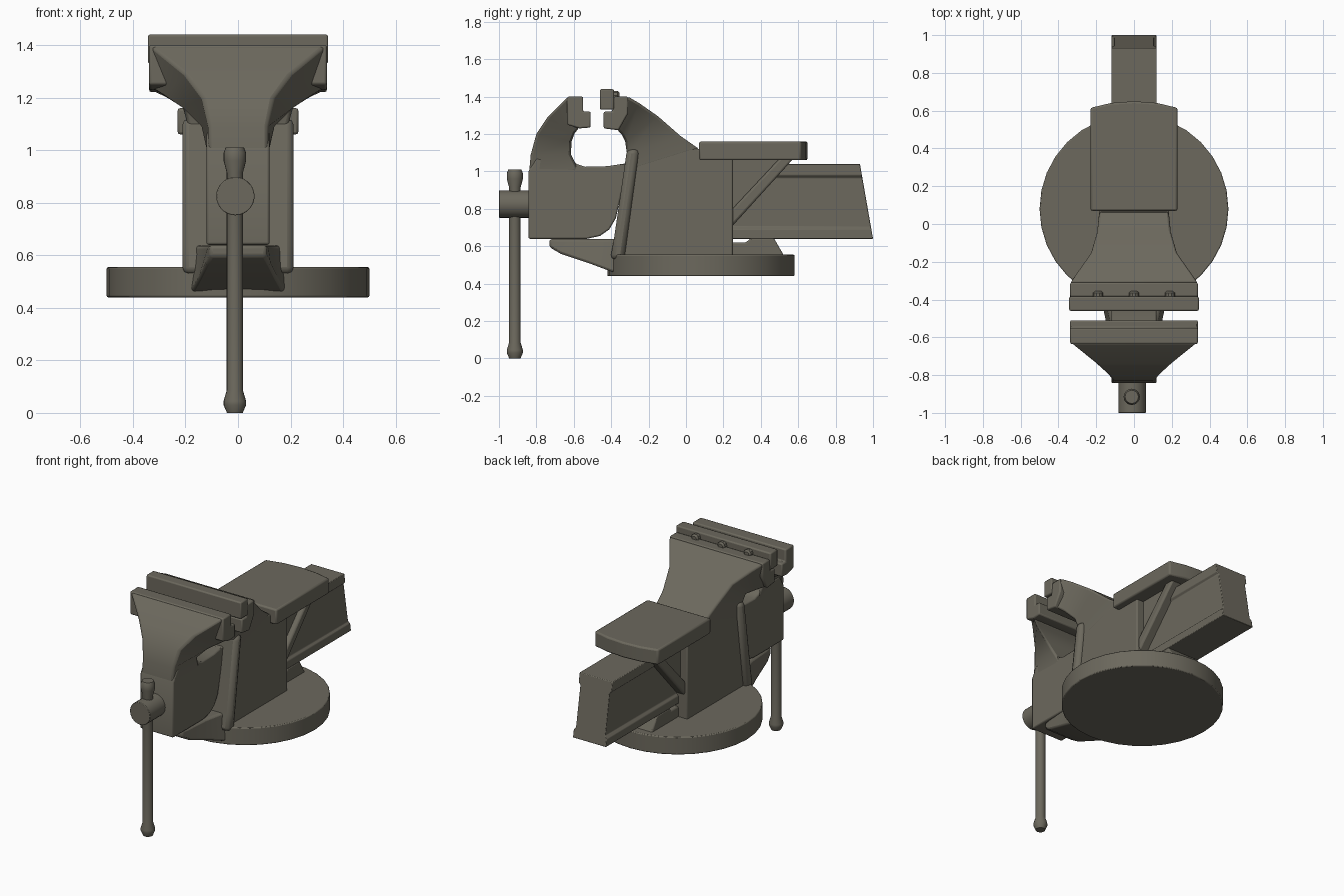
import bpy, bmesh, math
from mathutils import Vector

mat = bpy.data.materials.new("olive_grey_iron")
mat.diffuse_color = (0.15, 0.14, 0.11, 1)


def finish(name, bm, bevel=0.0, angle=35):
    bmesh.ops.remove_doubles(bm, verts=bm.verts, dist=1e-5)
    bmesh.ops.recalc_face_normals(bm, faces=bm.faces)
    me = bpy.data.meshes.new(name)
    bm.to_mesh(me)
    bm.free()
    me.materials.append(mat)
    ob = bpy.data.objects.new(name, me)
    bpy.context.collection.objects.link(ob)
    bpy.ops.object.select_all(action='DESELECT')
    ob.select_set(True)
    bpy.context.view_layer.objects.active = ob
    bpy.ops.object.shade_smooth_by_angle(angle=math.radians(angle))
    if bevel:
        m = ob.modifiers.new("bevel", 'BEVEL')
        m.width, m.segments, m.limit_method = bevel, 2, 'ANGLE'
        m.angle_limit = math.radians(35)
    return ob


def skin(name, rings, bevel=0.0, angle=35):
    """Skin a list of equal-length closed rings and cap both ends."""
    bm = bmesh.new()
    vs = [[bm.verts.new(p) for p in r] for r in rings]
    n = len(vs[0])
    for a, b in zip(vs, vs[1:]):
        for i in range(n):
            bm.faces.new((a[i], a[(i + 1) % n], b[(i + 1) % n], b[i]))
    bm.faces.new(vs[0])
    bm.faces.new(vs[-1])
    return finish(name, bm, bevel, angle)


def side_prism(name, pts, half, bevel=0.008):
    """Extrude a (y, z) profile across x, from -half to half."""
    return skin(name, [[(x, y, z) for y, z in pts] for x in (-half, half)], bevel)


def neck(name, stations):
    """Flaring jaw neck: each station is front (y, z, half width), back (y, z, half width)."""
    rings = []
    for (fy, fz, fw), (by, bz, bw) in stations:
        rings.append([(-fw, fy, fz), (fw, fy, fz), (bw, by, bz), (-bw, by, bz)])
    return skin(name, rings, 0.012, 40)


def lathe(name, prof, origin, axis='Z', sides=20, bevel=0.0):
    """Stack of circles (radius, height) along z or y."""
    o, rings = Vector(origin), []
    for r, h in prof:
        ring = []
        for i in range(sides):
            t = 2 * math.pi * i / sides
            c, s = r * math.cos(t), r * math.sin(t)
            ring.append(o + Vector((c, s, h) if axis == 'Z' else (c, h, s)))
        rings.append(ring)
    return skin(name, rings, bevel)


# round base and the rear foot on it
lathe("round_base", [(0.5, 0.44), (0.5, 0.555)], (0, 0.08, 0), sides=32, bevel=0.006)
side_prism("rear_foot", [(0.2, 0.54), (0.2, 0.62), (0.32, 0.62), (0.345, 0.643), (0.47, 0.643),
                         (0.495, 0.6), (0.53, 0.54)], 0.12)

# fixed body: side panels, front flange and lower nose
side_prism("fixed_body", [(-0.37, 0.5), (-0.30, 1.1), (-0.1, 1.14), (0.07, 1.12), (0.25, 1.1),
                          (0.25, 0.5)], 0.185)
side_prism("front_flange", [(-0.405, 0.53), (-0.385, 0.64), (-0.315, 1.12), (-0.25, 1.12),
                            (-0.33, 0.53)], 0.212, 0.025)
nose = [(-0.73, 0.595, 0.105, 0.11), (-0.67, 0.56, 0.125, 0.115),
        (-0.52, 0.51, 0.15, 0.125), (-0.40, 0.465, 0.175, 0.15), (-0.33, 0.45, 0.19, 0.19)]
skin("lower_nose", [[(-wb, y, zb), (wb, y, zb), (wt, y, 0.638), (-wt, y, 0.638)]
                    for y, zb, wb, wt in nose], 0.012, 40)

# fixed jaw with its plate and bolts
neck("fixed_jaw_neck", [
    ((-0.31, 1.0, 0.185), (0.07, 1.12, 0.185)),
    ((-0.315, 1.09, 0.19), (-0.03, 1.19, 0.195)),
    ((-0.325, 1.16, 0.21), (-0.15, 1.295, 0.23)),
    ((-0.345, 1.2, 0.28), (-0.25, 1.365, 0.30)),
    ((-0.37, 1.225, 0.335), (-0.31, 1.40, 0.338))])
side_prism("fixed_jaw_block", [(-0.31, 1.40), (-0.385, 1.40), (-0.395, 1.32), (-0.44, 1.32),
                               (-0.44, 1.23), (-0.36, 1.22), (-0.31, 1.31)], 0.338)
side_prism("jaw_plate", [(-0.46, 1.33), (-0.46, 1.44), (-0.385, 1.44), (-0.385, 1.33)], 0.343)
for i, x in enumerate((-0.19, 0, 0.19)):
    lathe(f"jaw_bolt_{i + 1}", [(0.027, -0.40), (0.027, -0.365), (0.016, -0.355)],
          (x, 0, 1.405), 'Y', 10)

# moving jaw: lower block, neck and gripping block
side_prism("moving_jaw_body", [(-0.842, 0.64), (-0.842, 1.0), (-0.80, 1.07), (-0.61, 1.07),
                               (-0.585, 1.04), (-0.54, 1.025), (-0.42, 1.028), (-0.31, 1.045),
                               (-0.375, 0.75), (-0.41, 0.69), (-0.46, 0.655), (-0.53, 0.64)], 0.12)
neck("moving_jaw_neck", [
    ((-0.84, 0.98, 0.115), (-0.57, 1.0, 0.118)),
    ((-0.83, 1.09, 0.113), (-0.615, 1.09, 0.14)),
    ((-0.80, 1.2, 0.135), (-0.612, 1.16, 0.215)),
    ((-0.74, 1.29, 0.20), (-0.595, 1.205, 0.285)),
    ((-0.63, 1.40, 0.335), (-0.57, 1.235, 0.335))])
side_prism("moving_jaw_block", [(-0.635, 1.40), (-0.55, 1.40), (-0.55, 1.32), (-0.51, 1.32),
                                (-0.51, 1.235), (-0.57, 1.23), (-0.635, 1.25)], 0.338)

# slide bar with recessed sides and a slanted rear end
half = [(0.12, 0.64), (0.12, 0.69), (0.106, 0.705), (0.106, 0.965), (0.12, 0.98), (0.12, 1.04)]
sec = half + [(-x, z) for x, z in reversed(half)]
skin("slide_bar", [[(x, -0.35, z) for x, z in sec],
                   [(x, 1.0 - 0.07 * (z - 0.64) / 0.4, z) for x, z in sec]], 0.004)

# anvil plate with a slightly curved rear, gusset and diagonal struts
plan = [(-0.23, 0.07), (0.23, 0.07), (0.23, 0.615), (0.12, 0.641), (0, 0.65),
        (-0.12, 0.641), (-0.23, 0.615)]
skin("anvil", [[(x, y, z) for x, y in plan] for z in (1.06, 1.16)], 0.01)
side_prism("anvil_gusset", [(0.2, 0.68), (0.25, 0.74), (0.55, 1.08), (0.2, 1.08)], 0.135, 0)
side_prism("anvil_struts", [(0.22, 0.68), (0.25, 0.71), (0.585, 1.08), (0.51, 1.08),
                            (0.22, 0.77)], 0.168, 0.012)

# screw head and sliding handle with knobs
lathe("screw_head", [(0.073, -1.0), (0.073, -0.83)], (-0.01, 0, 0.825), 'Y', 28, 0.003)
lathe("handle", [(0.03, 0), (0.043, 0.03), (0.043, 0.045), (0.031, 0.085), (0.031, 0.915),
                 (0.043, 0.96), (0.043, 0.99), (0.035, 1.01)], (-0.012, -0.915, 0))
